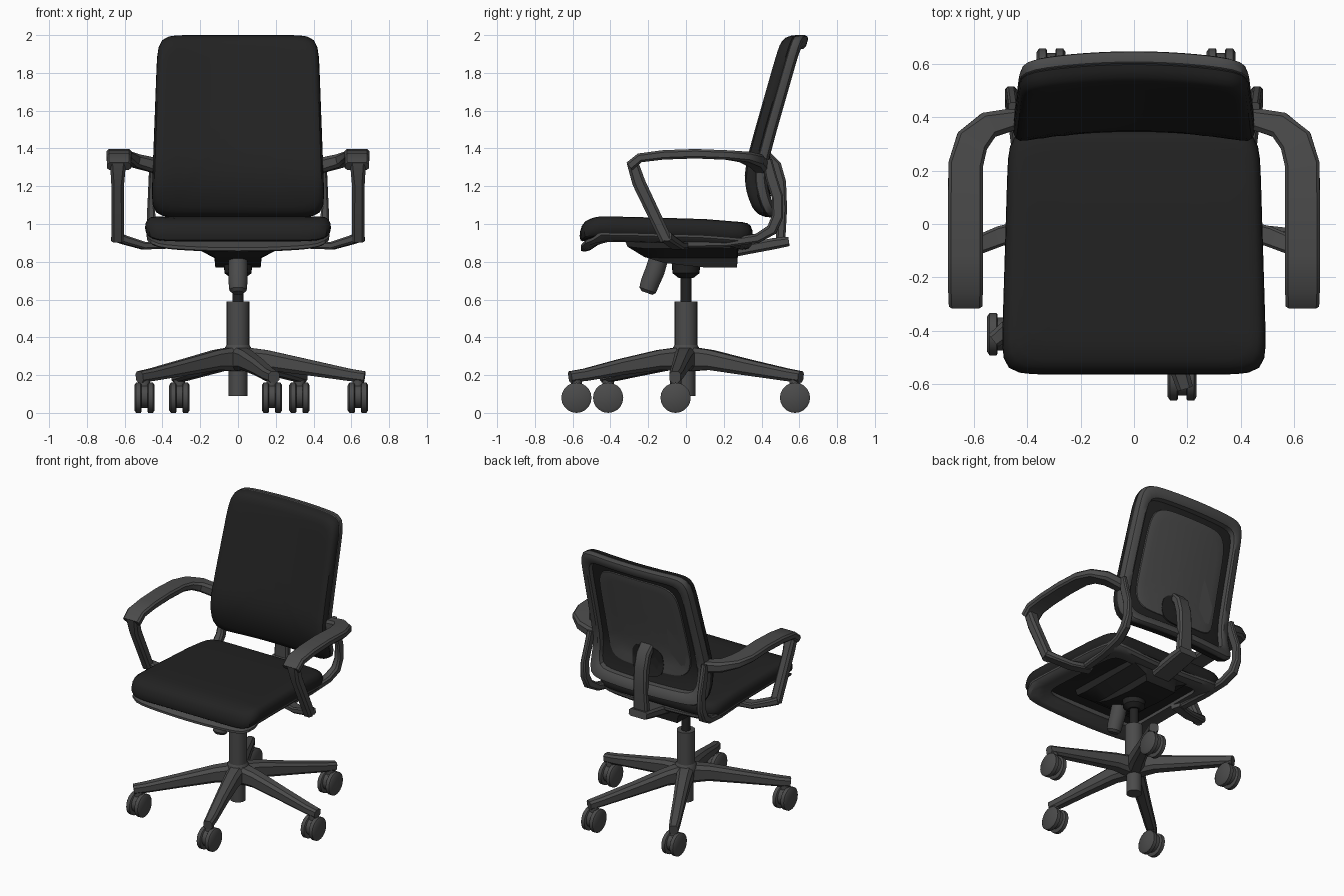
import bpy, bmesh, math
from mathutils import Vector

if "Cube" in bpy.data.objects:
    bpy.data.objects.remove(bpy.data.objects["Cube"])


def material(name, v):
    m = bpy.data.materials.new(name)
    m.diffuse_color = (v, v, v, 1)
    m.use_nodes = True
    m.node_tree.nodes["Principled BSDF"].inputs["Base Color"].default_value = m.diffuse_color
    return m


BLACK = material("black fabric", 0.016)
GREY = material("dark grey plastic", 0.07)


def finish(name, bm, mat):
    bmesh.ops.recalc_face_normals(bm, faces=bm.faces)
    me = bpy.data.meshes.new(name)
    bm.to_mesh(me)
    bm.free()
    me.materials.append(mat)
    ob = bpy.data.objects.new(name, me)
    bpy.context.collection.objects.link(ob)
    return ob


def skin(name, rings, mat, closed=False):
    """Bridge rings of points; cap the ends, or join last to first."""
    bm = bmesh.new()
    vs = [[bm.verts.new(p) for p in r] for r in rings]
    n = len(vs[0])
    pairs = list(zip(vs, vs[1:])) + ([(vs[-1], vs[0])] if closed else [])
    for a, b in pairs:
        for i in range(n):
            j = (i + 1) % n
            bm.faces.new((a[i], a[j], b[j], b[i]))
    if not closed:
        bm.faces.new(vs[0])
        bm.faces.new(vs[-1])
    return finish(name, bm, mat)


def dish(name, section, place, mat, power=12, closed=False, n=96):
    """Concentric rounded squares (scale, depth), placed in space by a function."""
    rings = []
    for s, d in section:
        ring = []
        for k in range(n):
            c, q = math.cos(2 * math.pi * k / n), math.sin(2 * math.pi * k / n)
            r = s * (abs(c) ** power + abs(q) ** power) ** (-1 / power)
            ring.append(place(r * c, r * q, d))
        rings.append(ring)
    return skin(name, rings, mat, closed)


def sweep(name, pts, sizes, mat, side=None):
    """Chamfered rectangle along a path; side=None keeps the width level."""
    pts = [Vector(p) for p in pts]
    rings = []
    for i, p in enumerate(pts):
        t = Vector()
        if i > 0:
            t += (p - pts[i - 1]).normalized()
        if i < len(pts) - 1:
            t += (pts[i + 1] - p).normalized()
        t.normalize()
        s = Vector(side) if side else t.cross(Vector((0, 0, 1)))
        s = (s - t * s.dot(t)).normalized()
        u = s.cross(t)
        w, h = sizes[min(i, len(sizes) - 1)]
        w, h = w / 2, h / 2
        c = 0.45 * min(w, h)
        rings.append([p + s * a + u * b for a, b in (
            (w, h - c), (w - c, h), (c - w, h), (-w, h - c),
            (-w, c - h), (c - w, -h), (w - c, -h), (w, c - h))])
    return skin(name, rings, mat)


def tube(name, rings, mat, axis=(0, 0, 1), n=24):
    """Turned part: list of (centre, radius) along an axis."""
    q = Vector(axis).to_track_quat('Z', 'Y')
    return skin(name, [[Vector(c) + q @ Vector((r * math.cos(2 * math.pi * k / n),
                r * math.sin(2 * math.pi * k / n), 0)) for k in range(n)]
                for c, r in rings], mat)


def interp(table, x):
    for (a, fa), (b, fb) in zip(table, table[1:]):
        if x <= b:
            return fa + (fb - fa) * max(0, (x - a) / (b - a))
    return table[-1][1]


CENTRE = [(s, 0) for s in (0.01, 0.15, 0.3, 0.45, 0.6, 0.75, 0.88)]

# Backrest: tilted, curved from side to side, with lumbar bulge
LEAN = [(1.03, .365), (1.1, .335), (1.18, .31), (1.25, .302), (1.34, .313),
        (1.5, .355), (1.97, .487), (2.0, .496)]


def back(u, v, d):
    z = 1.5175 + 0.4825 * v
    x = u * (0.443 - 0.018 * v)
    return (x, interp(LEAN, z) + 0.04 * (1 - (x / 0.45) ** 2) + d, z)


dish("backrest_cushion", CENTRE + [(.94, .004), (.975, .016), (.995, .038), (1, .06),
     (.98, .075), (.85, .075), (.6, .075), (.4, .075), (.2, .075), (.01, .075)], back, BLACK)
dish("backrest_frame", [(.98, .06), (1, .07), (1, .092), (.985, .11), (.95, .117), (.88, .117),
     (.85, .108), (.84, .07)], back, GREY, closed=True)
dish("backrest_rear_panel", [(s, .086) for s in (.01, .15, .3, .45, .6, .7)] +
     [(.72, .084), (.73, .07)], lambda u, v, d: back(u, v + .04, d), GREY, power=6)
dish("spine_recess", [(.01, .09), (.5, .09), (1, .09), (1, .08)],
     lambda u, v, d: back(u * .27, v * .22 - .55, d), BLACK, power=3, n=48)

# Spine behind the backrest and its foot
sweep("spine", [(0, .43, 1.36), (0, .475, 1.31), (0, .50, 1.22), (0, .51, 1.08), (0, .50, .90)],
      [(.10, .05), (.10, .06), (.10, .06), (.10, .05), (.11, .05)], GREY, (1, 0, 0))
sweep("spine_foot", [(0, .20, .85), (0, .30, .865), (0, .46, .895), (0, .545, .908)],
      [(.15, .07), (.15, .06), (.15, .06), (.14, .05)], GREY)

# Seat: waterfall front edge
DROP = [(-.565, -.045), (-.53, -.02), (-.47, 0), (-.3, -.002), (.1, -.014), (.36, -.035)]


def seat(u, v, d):
    y = -0.105 + 0.458 * v
    return (u * (0.483 - 0.014 * v), y, 1.04 + interp(DROP, y) - d)


def shell(u, v, d):
    x, y, z = seat(u, v, d)
    return (x, y, z - 0.025 * (1 - u * u) - (0.02 if v < -.8 else 0.0))


dish("seat_cushion", CENTRE + [(.94, .004), (.975, .015), (.995, .038), (1, .06), (.99, .085),
     (.97, .098), (.7, .108), (.3, .108), (.01, .108)], seat, BLACK)
dish("seat_shell", [(.985, .082), (.985, .098), (.95, .115), (.88, .122), (.78, .124), (.74, .118),
     (.74, .085)], shell, GREY, closed=True)

# Tilt mechanism under the seat
SIDE = [(-.33, .93), (-.31, .88), (-.22, .825), (-.12, .795), (0, .78), (.10, .77),
        (.27, .77), (.28, .90), (.25, .94)]
skin("tilt_mechanism", [[(x, y, max(z, low)) for y, z in SIDE]
     for x, low in ((-.22, .87), (-.125, .82), (-.12, 0), (.12, 0), (.125, .82), (.22, .87))], BLACK)
tube("tension_knob", [((0, -.14, .83), .05), ((0, -.165, .75), .052), ((0, -.19, .69), .05),
     ((0, -.203, .65), .046), ((0, -.207, .635), .03)], GREY, (0, -.35, -1))

# Gas column
tube("column_collar", [((0, 0, .80), .075), ((0, 0, .74), .072), ((0, 0, .715), .04)], BLACK)
tube("gas_piston", [((0, 0, .75), .03), ((0, 0, .56), .03)], BLACK)
tube("column", [((0, 0, .59), .06), ((0, 0, .30), .06)], GREY)
tube("base_hub", [((0, 0, .36), .06), ((0, 0, .335), .075), ((0, 0, .25), .07),
     ((0, 0, .235), .05), ((0, 0, .09), .05)], GREY)

# Armrests and side brackets, mirrored left and right
for s, tag in ((-1, "left"), (1, "right")):
    def flip(pts):
        return [(s * x, y, z) for x, y, z in pts]
    sweep("armrest_pad_" + tag, flip([(.63, -.30, 1.305), (.63, -.245, 1.35), (.63, -.12, 1.366),
          (.63, .05, 1.372), (.63, .22, 1.365), (.605, .31, 1.355), (.545, .37, 1.335),
          (.44, .395, 1.31)]),
          [(.125, .05)] + [(.13, .05)] * 4 + [(.125, .055), (.10, .07), (.08, .08)], GREY)
    sweep("armrest_post_" + tag, flip([(.635, -.285, 1.33), (.637, -.25, 1.22), (.637, -.105, .915)]),
          [(.085, .06), (.068, .07), (.068, .065)], GREY, (1, 0, 0))
    sweep("armrest_foot_" + tag, flip([(.655, -.11, .935), (.60, -.085, .915), (.50, -.045, .885),
          (.36, -.01, .89)]), [(.07, .05), (.07, .045), (.075, .04)], GREY)
    sweep("side_bracket_" + tag, flip([(.452, .43, 1.34), (.455, .45, 1.25), (.46, .485, 1.14),
          (.46, .485, 1.04), (.455, .455, .97), (.44, .38, .925), (.42, .22, .90), (.40, .0, .895)]),
          [(.035, .05), (.035, .06), (.035, .06), (.045, .06), (.055, .06), (.06, .05), (.06, .045)],
          GREY, (1, 0, 0))

# Five legs with twin-wheel casters, all wheels rolling forward
for i, (x, y) in enumerate([(.635, -.055), (.325, .577), (-.31, .577), (-.495, -.412), (.18, -.58)], 1):
    d = Vector((x, y, 0)).normalized()
    r = math.hypot(x, y)
    z = Vector((0, 0, 1))
    sweep(f"base_leg_{i}", [d * .02 + z * .285, d * .15 + z * .28, d * .36 + z * .243,
          d * (r - .05) + z * .202, d * (r + .035) + z * .19],
          [(.11, .13), (.095, .105), (.08, .085), (.07, .065), (.06, .06)], GREY)
    tube(f"caster_stem_{i}", [((x, y, .20), .03), ((x, y, .10), .03)], GREY, n=12)
    tube(f"caster_hood_{i}", [((x - .02, y, .088), .062), ((x + .02, y, .088), .062)], GREY, (1, 0, 0), 16)
    for k in (-1, 1):
        tube(f"caster_wheel_{i}_{'left' if k < 0 else 'right'}",
             [((x + k * a, y, .08), b) for a, b in ((.016, .074), (.02, .08), (.045, .08), (.054, .066))],
             GREY, (1, 0, 0), 20)

# Smooth shading with sharp edges kept
bpy.ops.object.select_all(action='SELECT')
bpy.context.view_layer.objects.active = bpy.context.selected_objects[0]
bpy.ops.object.shade_smooth_by_angle(angle=math.radians(35))
